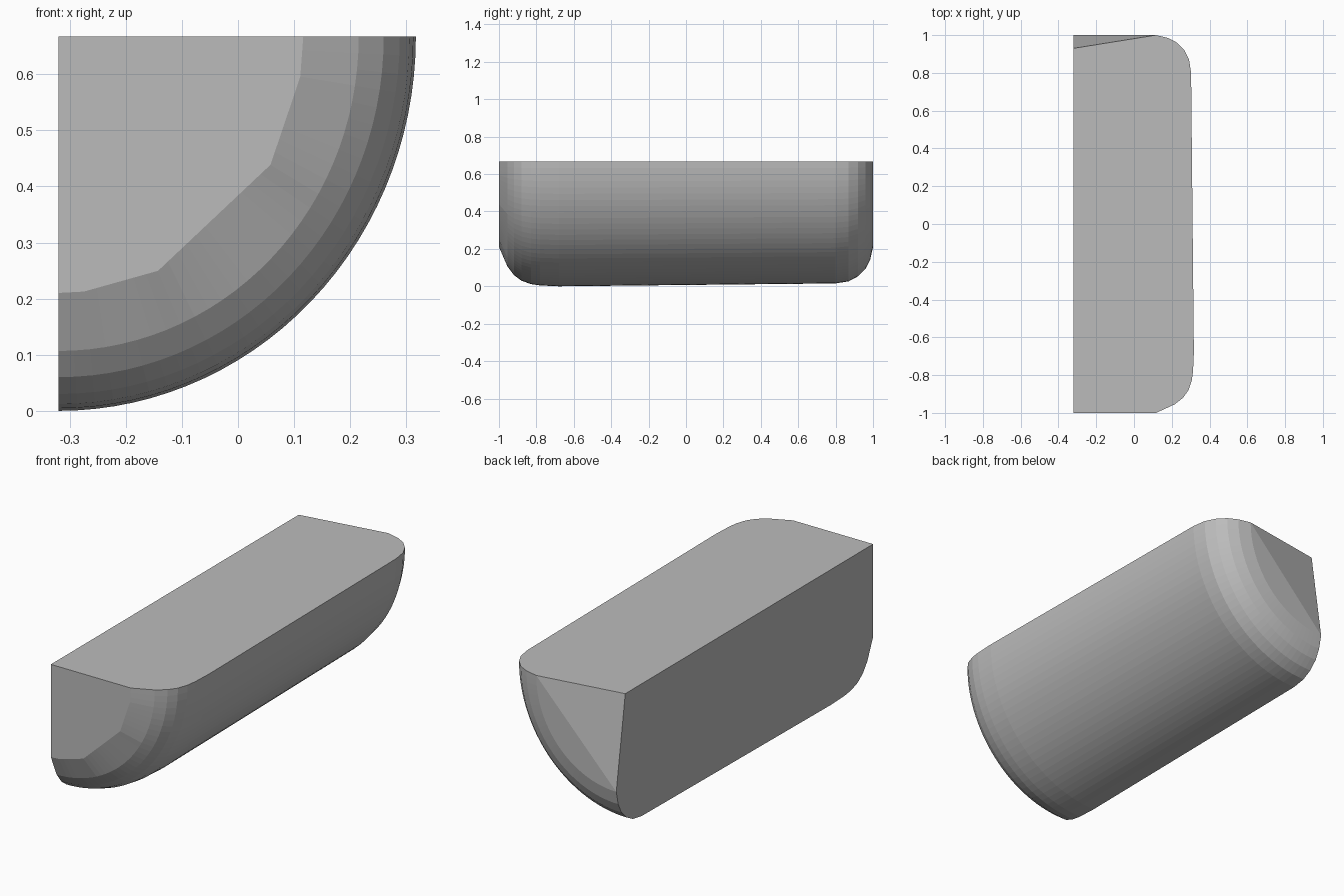
import bpy
import bmesh
from math import cos, sin, radians

cube = bpy.data.objects.get("Cube")
if cube:
    bpy.data.objects.remove(cube, do_unlink=True)

# Straight corner edge of the quarter round, and its radii
CORNER_X, TOP_Z = -0.32, 0.667
RADIUS_X, RADIUS_Z = 0.637, 0.667
STEP = 3  # degrees between facets

# Lengthwise profile: position along y, fraction of the full radius
PROFILE = [(-1, 0.685), (-0.955, 0.84), (-0.92, 0.91), (-0.88, 0.955),
           (-0.83, 0.982), (-0.78, 0.993), (-0.68, 1.0), (0.8, 0.977),
           (0.87, 0.96), (0.92, 0.92), (0.96, 0.86), (0.985, 0.785), (1, 0.685)]
# The front flat is a coarse polygon with corners at these angles
FLAT_CORNERS = [0, 9, 30, 66, 84, 90]


def chord_factor(angle):
    """Pull a point on the arc back to the chord between flat corners."""
    for a, b in zip(FLAT_CORNERS, FLAT_CORNERS[1:]):
        if a <= angle <= b:
            return cos(radians((b - a) / 2)) / cos(radians(angle - (a + b) / 2))


bm = bmesh.new()


def add_ring(y, scale, coarse):
    ring = []
    for angle in range(0, 91, STEP):
        r = scale * (chord_factor(angle) if coarse else 1)
        t = radians(angle)
        ring.append(bm.verts.new((CORNER_X + RADIUS_X * r * cos(t), y,
                                  TOP_Z - RADIUS_Z * r * sin(t))))
    return ring


rings = [add_ring(y, s, i == 0) for i, (y, s) in enumerate(PROFILE)]
front_corner = bm.verts.new((CORNER_X, -1, TOP_Z))
back_corner = bm.verts.new((CORNER_X, 0.93, TOP_Z))

# Curved skin
for near, far in zip(rings, rings[1:]):
    for i in range(len(near) - 1):
        bm.faces.new((near[i], near[i + 1], far[i + 1], far[i]))

# Front flat, back flat and the sloping triangle at the back corner
bm.faces.new([front_corner] + rings[0])
bm.faces.new(rings[-1])
bm.faces.new((back_corner, rings[-1][0], rings[-1][-1]))

# Flat top and flat side
for edge in (0, -1):
    bm.faces.new([front_corner] + [ring[edge] for ring in rings] + [back_corner])

bmesh.ops.recalc_face_normals(bm, faces=bm.faces[:])
mesh = bpy.data.meshes.new("quarter_round_block")
bm.to_mesh(mesh)
bm.free()

# Plain grey
grey = bpy.data.materials.new("grey")
grey.use_nodes = True
colour = (0.5, 0.5, 0.5, 1)
grey.diffuse_color = colour
grey.node_tree.nodes["Principled BSDF"].inputs["Base Color"].default_value = colour
mesh.materials.append(grey)

block = bpy.data.objects.new("quarter_round_block", mesh)
bpy.context.collection.objects.link(block)
